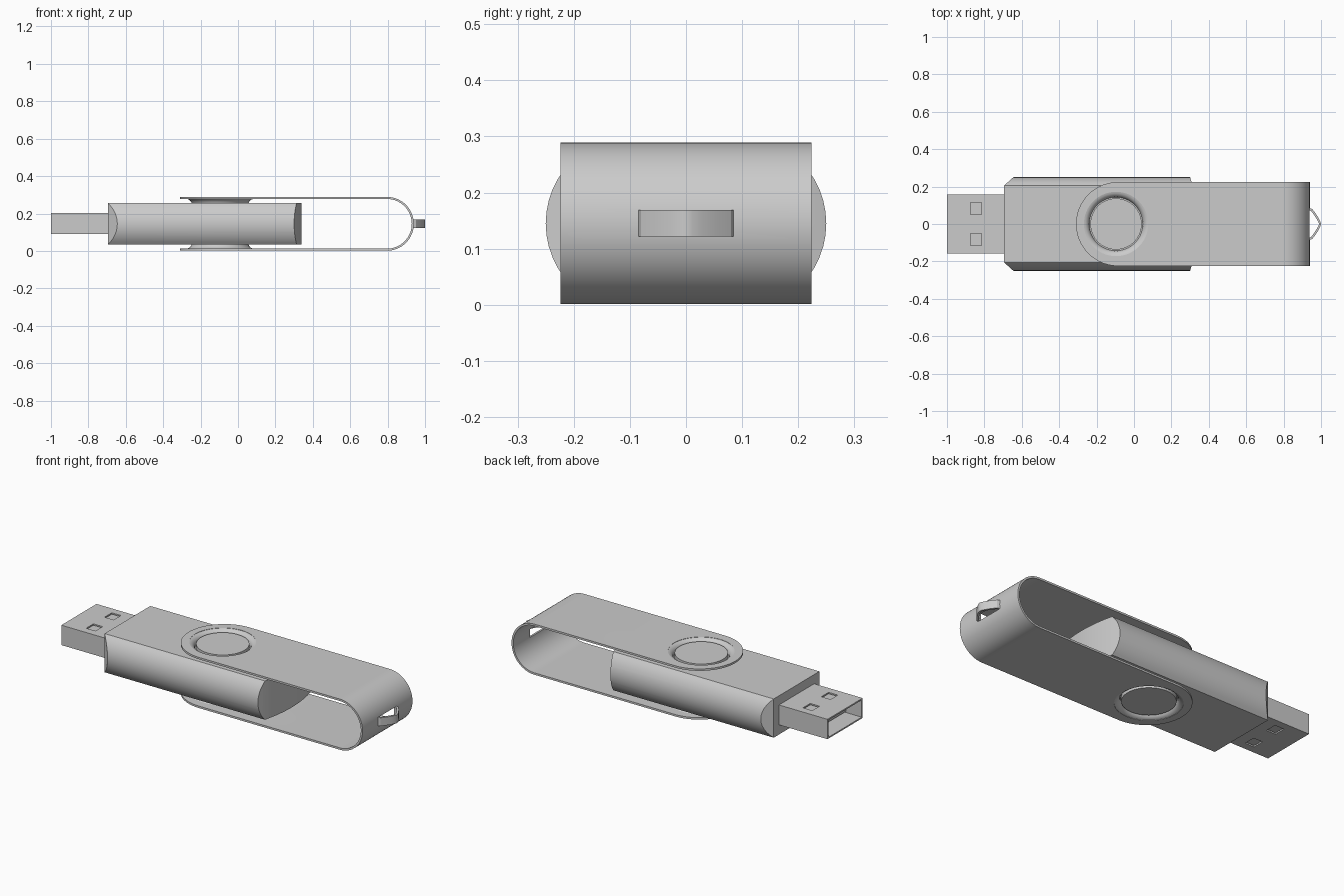
import bpy, bmesh
from math import sin, cos, pi, sqrt, radians, asin

if "Cube" in bpy.data.objects:
    bpy.data.objects.remove(bpy.data.objects["Cube"])

MID = 0.145          # mid height of the whole drive
PIVOT = -0.096       # x of the swivel axis


def add(name, bm):
    bmesh.ops.recalc_face_normals(bm, faces=bm.faces)
    me = bpy.data.meshes.new(name)
    bm.to_mesh(me)
    bm.free()
    ob = bpy.data.objects.new(name, me)
    bpy.context.collection.objects.link(ob)
    return ob


def prism(name, pts, axis, lo, hi):
    """Extrude a closed 2D outline along x, y or z."""
    place = {'x': lambda a, b, t: (t, a, b),
             'y': lambda a, b, t: (a, t, b),
             'z': lambda a, b, t: (a, b, t)}[axis]
    bm = bmesh.new()
    face = bm.faces.new([bm.verts.new(place(a, b, lo)) for a, b in pts])
    new = bmesh.ops.extrude_face_region(bm, geom=[face])['geom']
    vec = place(0, 0, hi - lo)
    bmesh.ops.translate(bm, vec=vec, verts=[v for v in new if isinstance(v, bmesh.types.BMVert)])
    return add(name, bm)


def box(name, x0, x1, y0, y1, z0, z1):
    return prism(name, [(x0, y0), (x1, y0), (x1, y1), (x0, y1)], 'z', z0, z1)


def circle(r, n=64):
    return [(PIVOT + r * cos(2 * pi * i / n), r * sin(2 * pi * i / n)) for i in range(n)]


def lathe(name, profile, n=64):
    """Revolve a closed (radius, z) profile around the swivel axis."""
    bm = bmesh.new()
    rings = [[bm.verts.new((PIVOT + r * cos(2 * pi * i / n), r * sin(2 * pi * i / n), z))
              for r, z in profile] for i in range(n)]
    m = len(profile)
    for i in range(n):
        a, b = rings[i], rings[(i + 1) % n]
        for j in range(m):
            k = (j + 1) % m
            bm.faces.new((a[j], b[j], b[k], a[k]))
    return add(name, bm)


def cut(ob, tool, op='DIFFERENCE'):
    mod = ob.modifiers.new("cut", 'BOOLEAN')
    mod.operation, mod.object, mod.solver = op, tool, 'EXACT'
    bpy.context.view_layer.objects.active = ob
    bpy.ops.object.modifier_apply(modifier=mod.name)
    bpy.data.objects.remove(tool)


# Body: flat top and bottom, bulged sides, chamfered front, gently curved rear
R, N = 0.157, 12
amax = asin(0.11 / R)
side = [(0.25 - R + R * cos(a), MID + R * sin(a))
        for a in (-amax + 2 * amax * i / N for i in range(N + 1))]
section = side + [(-y, z) for y, z in reversed(side)]
body = prism("body", section, 'x', -0.75, 0.4)
rear = [(0.34 - 0.8 + sqrt(0.64 - y * y), y) for y in (-0.27 + 0.54 * i / 20 for i in range(21))]
plan = rear + [(-0.623, 0.27), (-0.695, 0.205), (-0.695, -0.205), (-0.623, -0.27)]
cut(body, prism("plan_cutter", plan, 'z', -0.1, 0.4), 'INTERSECT')

# Plug: hollow metal shell with two windows above and below
plug = box("plug_shell", -1.0, -0.68, -0.158, 0.158, 0.09, 0.203)
cut(plug, box("cavity", -1.1, -0.70, -0.149, 0.149, 0.098, 0.195))
for s in (-1, 1):
    y0, y1 = sorted((s * 0.05, s * 0.115))
    cut(plug, box("window", -0.874, -0.816, y0, y1, 0, 0.4))
box("plug_tongue", -0.90, -0.69, -0.149, 0.149, 0.103, 0.19)

# Swivel cover: U-shaped strip with rounded free ends
XC, RO, T = 0.796, 0.144, 0.011


def u_line(r):
    arc = [(XC + r * cos(a), MID + r * sin(a)) for a in (-pi / 2 + pi * i / 32 for i in range(33))]
    return [(-0.4, MID - r)] + arc + [(-0.4, MID + r)]


cover = prism("swivel_cover", u_line(RO) + u_line(RO - T)[::-1], 'y', -0.224, 0.224)
W = 0.224
ends = [(-0.086 + W * cos(a), 1.001 * W * sin(a)) for a in (pi / 2 + pi * i / 40 for i in range(41))]
cut(cover, prism("end_cutter", ends + [(1.1, -0.2245), (1.1, 0.2245)], 'z', -0.1, 0.4), 'INTERSECT')
cut(cover, prism("pivot_hole", circle(0.172), 'z', -0.1, 0.4))
cut(cover, box("slot", 0.88, 1.1, -0.075, 0.075, 0.122, 0.168))

# Key loop bridging the slot at the bend
outer = [(0.932, 0.087), (0.953, 0.080), (0.972, 0.056), (0.988, 0.030), (0.997, 0.012), (1.0, 0)]
inner = [(0.932, 0.074), (0.947, 0.070), (0.963, 0.048), (0.979, 0.023), (0.987, 0.009), (0.989, 0)]


def both(pts):
    return pts + [(x, -y) for x, y in pts[-2::-1]]


loop = prism("key_loop", both(outer) + both(inner)[::-1], 'z', 0.122, 0.169)

# Pivots: dished collar and round button on top and bottom
collar = [(0.178, 0.1435), (0.165, 0.141), (0.154, 0.134), (0.146, 0.124), (0.142, 0.106),
          (0.150, 0.106), (0.155, 0.118), (0.163, 0.127), (0.178, 0.134)]
smooth = [body, cover, loop]
for label, s in (("top", 1), ("bottom", -1)):
    smooth.append(lathe(label + "_pivot_collar", [(r, MID + s * z) for r, z in collar]))
    z0, z1 = sorted((MID + s * 0.10, MID + s * 0.134))
    smooth.append(prism(label + "_pivot_button", circle(0.137), 'z', z0, z1))

for ob in smooth:
    bpy.ops.object.select_all(action='DESELECT')
    ob.select_set(True)
    bpy.context.view_layer.objects.active = ob
    bpy.ops.object.shade_smooth_by_angle(angle=radians(30))
